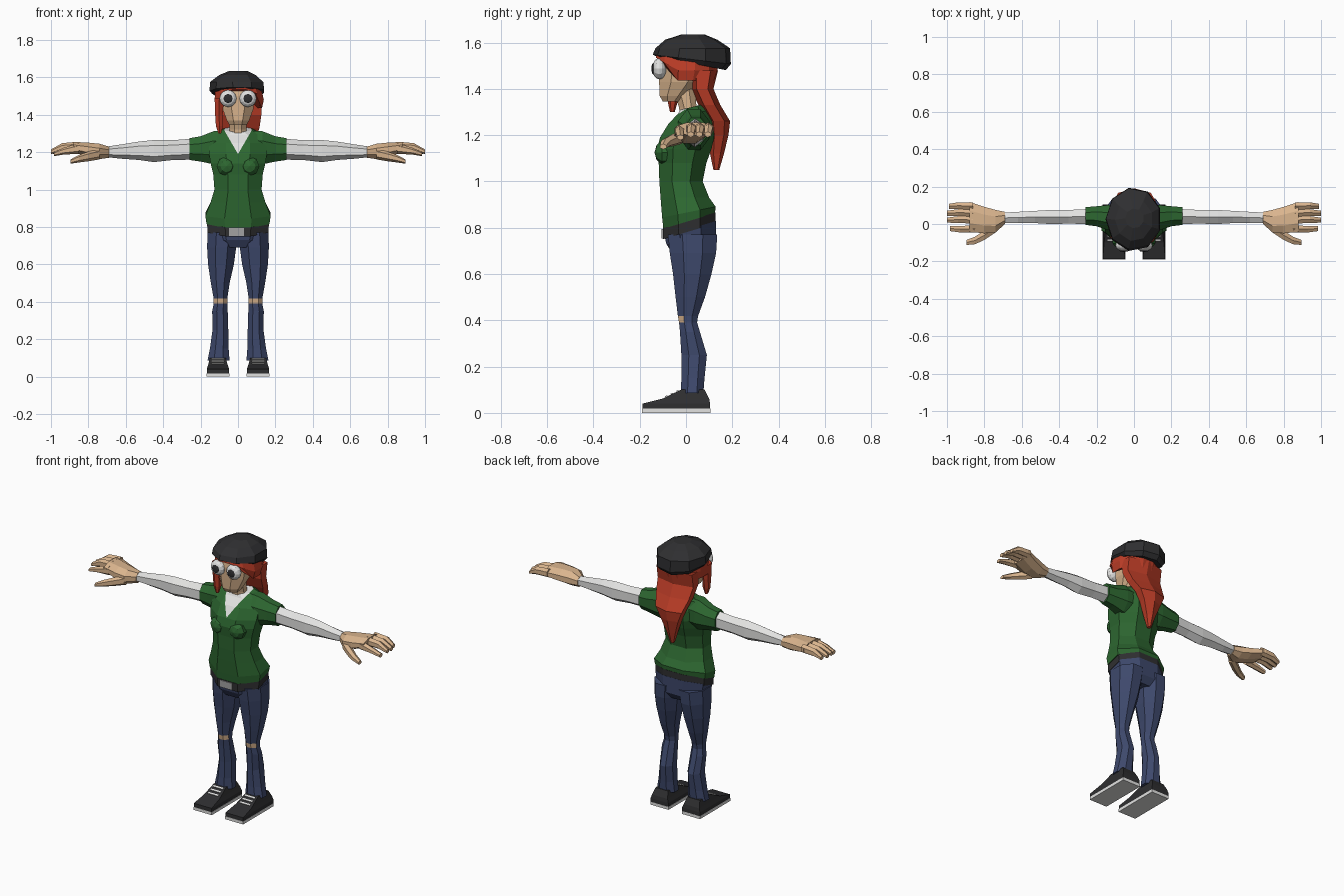
import bpy, bmesh, math
from mathutils import Vector, Matrix


def material(name, rgb):
    m = bpy.data.materials.new(name)
    m.diffuse_color = (*rgb, 1)
    return m


GREEN = material("shirt green", (0.026, 0.135, 0.03))
BLUE = material("denim blue", (0.048, 0.066, 0.15))
RED = material("hair red", (0.5, 0.046, 0.02))
SKIN = material("skin", (0.7, 0.46, 0.27))
WHITE = material("white", (0.76, 0.76, 0.75))
BLACK = material("charcoal", (0.028, 0.028, 0.03))
GREY = material("buckle grey", (0.36, 0.36, 0.36))


def finish(name, bm, mats, mirror=False):
    bmesh.ops.recalc_face_normals(bm, faces=bm.faces)
    mesh = bpy.data.meshes.new(name)
    bm.to_mesh(mesh)
    bm.free()
    ob = bpy.data.objects.new(name, mesh)
    bpy.context.collection.objects.link(ob)
    for m in mats:
        mesh.materials.append(m)
    if mirror:
        ob.modifiers.new("mirror", "MIRROR").use_mirror_merge = False
    return ob


def loft_mesh(axis, sections, n=8):
    """Sections are (position, u0, u1, v0, v1[, tilt]); rings have flat sides touching those bounds."""
    bm = bmesh.new()
    rings = []
    k = 1 / math.cos(math.pi / n)
    for p, u0, u1, v0, v1, *tilt in sections:
        ring = []
        for i in range(n):
            a = 2 * math.pi * (i + 0.5) / n
            u = (u0 + u1) / 2 + (u1 - u0) / 2 * k * math.cos(a)
            v = (v0 + v1) / 2 + (v1 - v0) / 2 * k * math.sin(a)
            q = p + (tilt[0] * v if tilt else 0)
            ring.append(bm.verts.new((u, v, q) if axis == "z" else (q, u, v)))
        rings.append(ring)
    for a, b in zip(rings, rings[1:]):
        for i in range(n):
            bm.faces.new((a[i], a[(i + 1) % n], b[(i + 1) % n], b[i]))
    bm.faces.new(rings[0])
    bm.faces.new(rings[-1])
    bmesh.ops.recalc_face_normals(bm, faces=bm.faces)
    return bm


def loft(name, axis, sections, mat, n=8, mirror=False):
    return finish(name, loft_mesh(axis, sections, n), [mat], mirror)


def ball(name, loc, size, mat, mirror=False, seg=12, rings=8):
    bm = bmesh.new()
    bmesh.ops.create_uvsphere(bm, u_segments=seg, v_segments=rings, radius=1)
    turn = Matrix.Rotation(math.pi / 2, 4, "X")
    bm.transform(Matrix.Translation(loc) @ Matrix.Diagonal((*size, 1)) @ turn)
    return finish(name, bm, [mat], mirror)


def box(name, loc, size, mat, tilt=0, mirror=False):
    bm = bmesh.new()
    bmesh.ops.create_cube(bm, size=1)
    bm.transform(Matrix.Translation(loc) @ Matrix.Rotation(tilt, 4, "X") @ Matrix.Diagonal((*size, 1)))
    return finish(name, bm, [mat], mirror)


# Shirt, with the V neck cut into the front faces
bm = loft_mesh("z", [
    (0.825, -.168, .168, -.098, .125, .3), (0.865, -.174, .174, -.103, .128, .2),
    (0.93, -.147, .147, -.11, .10), (1.0, -.126, .126, -.115, .072),
    (1.08, -.132, .132, -.118, .088), (1.14, -.146, .146, -.125, .11),
    (1.19, -.155, .155, -.112, .122), (1.25, -.155, .155, -.075, .118),
    (1.295, -.13, .13, -.035, .10, .1), (1.315, -.072, .072, -.025, .08, .25)])
V_BOTTOM, V_SLOPE = 1.19, 0.58
for s in (-1, 1):
    faces = [f for f in bm.faces if f.calc_center_median().z > 1.17 and f.normal.y < -0.2]
    geom = set(faces) | {e for f in faces for e in f.edges} | {v for f in faces for v in f.verts}
    bmesh.ops.bisect_plane(bm, geom=list(geom), plane_co=(0, 0, V_BOTTOM), plane_no=(s, 0, -V_SLOPE))
for f in bm.faces:
    c = f.calc_center_median()
    if f.normal.y < -0.2 and abs(c.x) < (c.z - V_BOTTOM) * V_SLOPE:
        f.material_index = 1
finish("shirt", bm, [GREEN, WHITE])
ball("shirt_bust", (.062, -.09, 1.125), (.055, .046, .055), GREEN, True, 8, 5)
loft("sleeve", "x", [(.06, -.03, .10, 1.14, 1.315), (.13, -.035, .102, 1.135, 1.312),
                     (.20, -.012, .095, 1.15, 1.285), (.258, -.005, .09, 1.158, 1.275)],
     GREEN, 8, True)

# Arms and hands
loft("arm", "x", [(.24, .0, .08, 1.168, 1.265), (.35, .002, .075, 1.165, 1.257),
                  (.45, .0, .075, 1.155, 1.257), (.53, .005, .07, 1.165, 1.25),
                  (.62, .005, .065, 1.17, 1.237), (.71, .005, .06, 1.178, 1.225)],
     WHITE, 6, True)
loft("palm", "x", [(.69, .0, .065, 1.17, 1.23), (.74, -.045, .075, 1.163, 1.245),
                   (.80, -.05, .092, 1.175, 1.251), (.88, -.042, .118, 1.2, 1.255)],
     SKIN, 8, True)
for i in range(3):
    y = .002 + .037 * i
    loft(f"finger_{i + 1}", "x", [(.86, y, y + .04, 1.205, 1.252), (.94, y + .004, y + .04, 1.203, 1.245),
                                  (1.0 - .012 * (i == 2), y + .005, y + .032, 1.192, 1.213)], SKIN, 6, True)
loft("index_finger", "x", [(.85, -.045, -.008, 1.195, 1.245), (.93, -.045, -.01, 1.19, 1.222),
                           (.985, -.038, -.01, 1.18, 1.2)], SKIN, 6, True)
loft("thumb", "x", [(.74, -.045, .0, 1.165, 1.215), (.80, -.085, -.035, 1.155, 1.2),
                    (.85, -.108, -.068, 1.148, 1.183), (.895, -.112, -.085, 1.14, 1.16)],
     SKIN, 6, True)

# Belt and buckle
loft("belt", "z", [(.78, -.163, .163, -.1, .128, .3), (.828, -.165, .165, -.1, .128, .3)], BLACK)
box("buckle", (-.008, -.102, .774), (.08, .008, .042), GREY)

# Jeans, with torn knees
loft("jeans_hips", "z", [(.69, -.1, .1, -.06, .1), (.73, -.15, .15, -.085, .128),
                         (.79, -.162, .162, -.092, .13, .3)], BLUE)
bm = loft_mesh("z", [
    (.77, .0, .163, -.078, .135), (.69, .01, .165, -.07, .13), (.6, .022, .16, -.056, .11),
    (.5, .045, .145, -.045, .082), (.418, .057, .13, -.035, .052), (.39, .057, .13, -.03, .048),
    (.35, .055, .138, -.026, .06), (.25, .052, .136, -.02, .09),
    (.15, .05, .15, -.02, .08), (.085, .045, .163, -.022, .075)])
for f in bm.faces:
    if .39 < f.calc_center_median().z < .418 and f.normal.y < -0.5:
        f.material_index = 1
finish("jeans_leg", bm, [BLUE, SKIN], True)

# Shoes, soles and laces
loft("sole", "z", [(0, .045, .168, -.19, .105), (.018, .045, .168, -.19, .105)], WHITE, 4, True)
loft("shoe", "z", [(.016, .047, .167, -.188, .104), (.04, .047, .167, -.188, .104),
                   (.062, .055, .16, -.10, .1), (.1, .066, .15, -.022, .08)], BLACK, 4, True)
for i in range(3):
    box(f"lace_{i + 1}", (.108, -.085 + .024 * i, .071 + .0117 * i), (.068, .01, .006), WHITE, .45, True)

# Neck and head
loft("neck", "z", [(1.27, -.05, .05, -.025, .06), (1.32, -.045, .045, -.03, .045),
                   (1.42, -.045, .045, -.065, .04)], SKIN)
loft("head", "z", [(1.345, -.046, .046, -.1, -.03), (1.37, -.06, .06, -.114, .0),
                   (1.43, -.082, .082, -.116, .06), (1.5, -.09, .09, -.118, .08),
                   (1.55, -.09, .09, -.11, .08)], SKIN)
ball("eye", (.053, -.115, 1.487), (.046, .031, .046), WHITE, True)
ball("pupil", (.053, -.142, 1.487), (.025, .007, .025), BLACK, True, 8, 6)

# Hair: cap raised over the face, long tail behind, loose front lock
bm = loft_mesh("z", [(1.435, -.122, .128, -.126, .12), (1.48, -.125, .138, -.13, .135),
                     (1.56, -.12, .12, -.126, .14)], 12)
for v in bm.verts:
    lift = min(1, max(0, (-v.co.y - .04) / .07))
    v.co.z = max(v.co.z, 1.435 + .1 * lift)
finish("hair_cap", bm, [RED])
loft("hair_tail", "z", [(1.48, -.115, .125, .02, .13), (1.4, -.115, .125, .028, .112),
                        (1.33, -.105, .115, .06, .142), (1.26, -.085, .09, .1, .184),
                        (1.2, -.06, .06, .108, .178), (1.12, -.032, .03, .108, .16),
                        (1.05, -.012, .01, .12, .142)], RED, 6)
loft("hair_lock", "z", [(1.49, -.125, -.075, -.085, -.02), (1.4, -.122, -.082, -.08, -.03),
                        (1.34, -.118, -.08, -.075, -.04), (1.3, -.105, -.09, -.068, -.05)], RED, 6)

# Cap
loft("cap", "z", [(1.515, -.128, .125, -.122, .165, -.2), (1.53, -.143, .14, -.136, .186, -.12),
                  (1.575, -.141, .135, -.125, .183), (1.612, -.095, .095, -.085, .13),
                  (1.634, -.045, .05, -.02, .08)], BLACK, 9)
